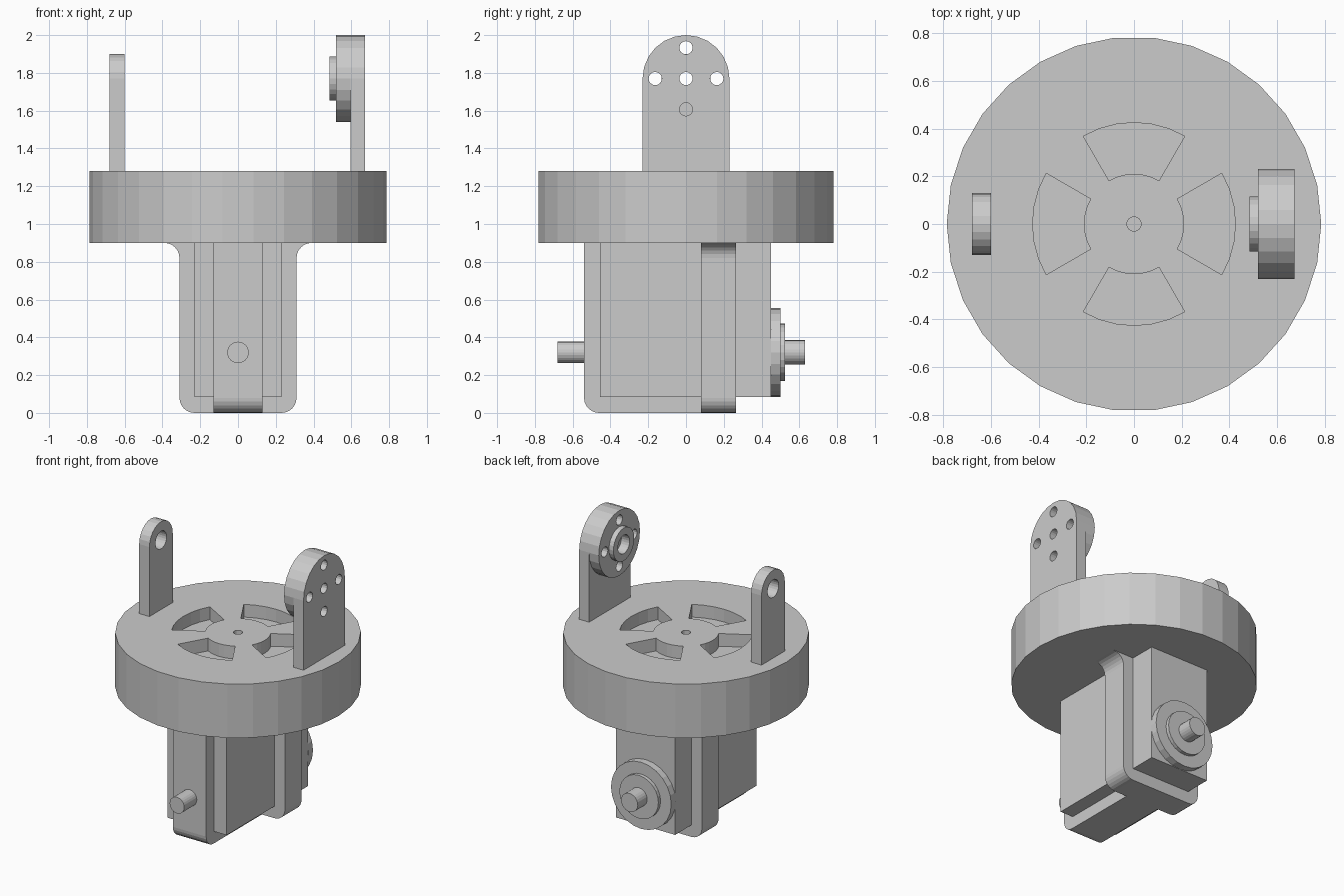
import bpy, bmesh
from math import sin, cos, radians

if "Cube" in bpy.data.objects:
    bpy.data.objects.remove(bpy.data.objects["Cube"])


def arc(cx, cy, r, a0, a1, n):
    return [(cx + r * cos(radians(a0 + (a1 - a0) * i / n)),
             cy + r * sin(radians(a0 + (a1 - a0) * i / n))) for i in range(n + 1)]


def circle(cx, cy, r, n=24):
    return arc(cx, cy, r, 0, 360, n)[:-1]


def prism(name, pts, axis, lo, hi):
    """Extrude a 2D profile along an axis from lo to hi."""
    place = {'x': lambda p, d: (d, p[0], p[1]),
             'y': lambda p, d: (p[0], d, p[1]),
             'z': lambda p, d: (p[0], p[1], d)}[axis]
    bm = bmesh.new()
    a = [bm.verts.new(place(p, lo)) for p in pts]
    b = [bm.verts.new(place(p, hi)) for p in pts]
    bm.faces.new(a)
    bm.faces.new(b)
    n = len(pts)
    for i in range(n):
        j = (i + 1) % n
        bm.faces.new((a[i], a[j], b[j], b[i]))
    bmesh.ops.recalc_face_normals(bm, faces=bm.faces)
    me = bpy.data.meshes.new(name)
    bm.to_mesh(me)
    bm.free()
    ob = bpy.data.objects.new(name, me)
    bpy.context.collection.objects.link(ob)
    return ob


def cut(ob, pts, axis, lo, hi):
    """Subtract an extruded profile and discard the cutter."""
    cutter = prism("cutter", pts, axis, lo, hi)
    cutter.hide_render = True
    mod = ob.modifiers.new("cut", 'BOOLEAN')
    mod.operation = 'DIFFERENCE'
    mod.solver = 'EXACT'
    mod.object = cutter
    bpy.context.view_layer.objects.active = ob
    bpy.ops.object.modifier_apply(modifier=mod.name)
    bpy.data.objects.remove(cutter)


def box(name, x, y, z):
    return prism(name, [(x[0], y[0]), (x[1], y[0]), (x[1], y[1]), (x[0], y[1])], 'z', *z)


# round base plate with four wedge pockets and a centre hole
R, TOP, UNDER, POCKET = 0.785, 1.28, 0.9, 1.19
plate = prism("round_plate", circle(0, 0, R, 30), 'z', UNDER, TOP)
for a in (0, 90, 180, 270):
    wedge = arc(0, 0, 0.425, a - 30, a + 30, 6) + arc(0, 0, 0.21, a + 30, a - 30, 6)
    cut(plate, wedge, 'z', POCKET, TOP + 0.1)
cut(plate, circle(0, 0, 0.03, 16), 'z', POCKET, TOP + 0.1)

# motor body under the plate
box("motor_body", (-0.23, 0.23), (-0.455, 0.45), (0.085, UNDER))

# lengthwise strap with a rounded lower front corner
strap = [(0.09, UNDER), (-0.54, UNDER)] + arc(-0.46, 0.08, 0.08, 180, 270, 6) + [(0.09, 0)]
prism("long_strap", strap, 'x', -0.13, 0.13)

# crosswise strap: rounded below, flared into the plate above
half = arc(0.23, 0.08, 0.08, 270, 360, 6) + arc(0.39, 0.82, 0.08, 180, 90, 6)
prism("cross_strap", half + [(-x, z) for x, z in reversed(half)], 'y', 0.08, 0.265)

# front pivot pin, rear horn discs and shaft
AXLE = 0.32
for name, r, lo, hi in (("front_pin", 0.057, -0.68, -0.54),
                        ("rear_horn", 0.235, 0.45, 0.5),
                        ("rear_horn_step", 0.152, 0.5, 0.525),
                        ("rear_shaft", 0.065, 0.525, 0.63)):
    prism(name, circle(0, AXLE, r), 'y', lo, hi)

# two upright arms with round tops
PIVOT = 1.77


def arch(r):
    return [(-r, TOP), (r, TOP)] + arc(0, PIVOT, r, 0, 180, 12)


left = prism("left_arm", arch(0.13), 'x', -0.68, -0.60)
cut(left, circle(0, PIVOT, 0.062), 'x', -0.8, -0.5)

right = prism("right_arm", arch(0.23), 'x', 0.595, 0.672)
disc = prism("right_arm_disc", circle(0, PIVOT, 0.23), 'x', 0.52, 0.595)
collar = prism("right_arm_collar", circle(0, PIVOT, 0.116), 'x', 0.485, 0.52)

# five screw holes, and a socket in the collar
D = 0.163
for dy, dz in ((0, 0), (D, 0), (-D, 0), (0, D), (0, -D)):
    for part in (right, disc):
        cut(part, circle(dy, PIVOT + dz, 0.035, 16), 'x', 0.4, 0.8)
cut(disc, circle(0, PIVOT, 0.065), 'x', 0.4, 0.55)
cut(collar, circle(0, PIVOT, 0.065), 'x', 0.4, 0.6)
